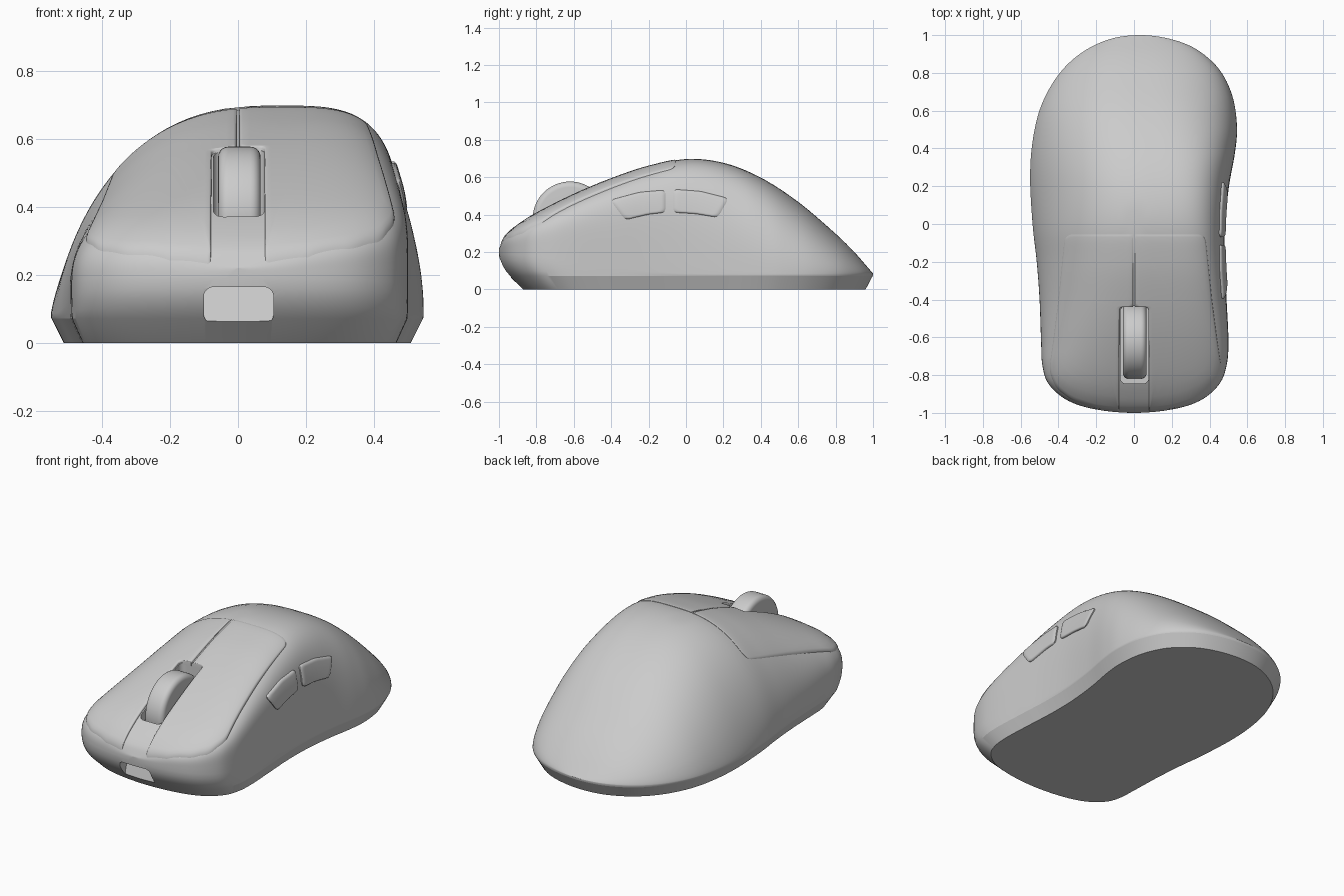
import bpy, bmesh, math
from mathutils import Vector, Matrix

if "Cube" in bpy.data.objects:
    bpy.data.objects.remove(bpy.data.objects["Cube"])

GREY = (0.6, 0.6, 0.6, 1)
mat = bpy.data.materials.new("matte_grey")
mat.use_nodes = True
mat.diffuse_color = GREY
mat.node_tree.nodes["Principled BSDF"].inputs["Base Color"].default_value = GREY


# ---------- helpers ----------
def finish(name, bm, angle=35):
    bmesh.ops.recalc_face_normals(bm, faces=bm.faces)
    me = bpy.data.meshes.new(name)
    bm.to_mesh(me)
    bm.free()
    ob = bpy.data.objects.new(name, me)
    bpy.context.collection.objects.link(ob)
    me.materials.append(mat)
    smooth(ob, angle)
    return ob


def smooth(ob, angle=35):
    bpy.ops.object.select_all(action='DESELECT')
    ob.select_set(True)
    bpy.context.view_layer.objects.active = ob
    bpy.ops.object.shade_smooth_by_angle(angle=math.radians(angle))


def loft(name, rings, cap_first, angle=35):
    bm = bmesh.new()
    loops = [[bm.verts.new(p) for p in ring] for ring in rings]
    n = len(rings[0])
    for a, b in zip(loops, loops[1:]):
        for i in range(n):
            j = (i + 1) % n
            bm.faces.new((a[i], a[j], b[j], b[i]))
    bm.faces.new(loops[-1])
    if cap_first:
        bm.faces.new(loops[0][::-1])
    return finish(name, bm, angle)


def curve(pts, x):
    """Smooth curve through (x, value) points."""
    x = min(max(x, pts[0][0]), pts[-1][0])
    i = 0
    while i < len(pts) - 2 and x > pts[i + 1][0]:
        i += 1

    def slope(k):
        a, b = pts[max(k - 1, 0)], pts[min(k + 1, len(pts) - 1)]
        return (b[1] - a[1]) / (b[0] - a[0])
    (x0, v0), (x1, v1) = pts[i], pts[i + 1]
    h = x1 - x0
    t = (x - x0) / h
    return (v0 * (2*t**3 - 3*t*t + 1) + v1 * (3*t*t - 2*t**3)
            + h * slope(i) * (t**3 - 2*t*t + t) + h * slope(i + 1) * (t**3 - t*t))


# ---------- plan outline ----------
RIGHT = [(0, -1), (.2, -.982), (.35, -.935), (.45, -.85), (.49, -.75), (.5, -.62),
         (.49, -.4), (.48, -.2), (.482, 0), (.503, .2), (.535, .38), (.545, .52),
         (.52, .68), (.45, .82), (.33, .925), (.19, .98)]
LEFT = [(.03, 1), (-.13, .978), (-.28, .905), (-.4, .79), (-.49, .63), (-.535, .45),
        (-.55, .25), (-.537, 0), (-.515, -.2), (-.5, -.4), (-.492, -.62),
        (-.485, -.75), (-.45, -.85), (-.35, -.935), (-.2, -.982)]
STEP = 6
ctrl = [Vector(p) for p in RIGHT + LEFT]
outline = []
for i in range(len(ctrl)):
    a, b, c, d = (ctrl[(i + k) % len(ctrl)] for k in (-1, 0, 1, 2))
    for s in range(STEP):
        t = s / STEP
        outline.append(.5 * (2*b + (c - a)*t + (2*a - 5*b + 4*c - d)*t*t
                             + (3*b - a - 3*c + d)*t**3))
split = len(RIGHT) * STEP
right_side = outline[:split + 1]
left_side = [outline[0]] + outline[split:][::-1]


def side_at(chain, y):
    for p, q in zip(chain, chain[1:]):
        if p.y <= y <= q.y and q.y > p.y:
            return p.x + (q.x - p.x) * (y - p.y) / (q.y - p.y)
    return chain[0].x if y < 0 else chain[-1].x


# ---------- top surface ----------
TOP = [(-1, .22), (-.97, .275), (-.9, .335), (-.8, .398), (-.6, .498), (-.4, .583), (-.2, .654),
       (0, .697), (.2, .677), (.4, .598), (.6, .468), (.8, .298), (.9, .2), (1, .085)]
RIM = [(-1, .19), (-.8, .175), (-.4, .12), (0, .085), (1, .085)]
SKEW = [(-1, 0), (-.7, .15), (-.2, .27), (.2, .25), (.7, .06), (1, 0)]
POWER_R = [(-1, 3.6), (.1, 3.6), (.8, 2.4), (1, 2.2)]
ROUND_R = [(-1, .18), (-.5, .17), (-.1, .21), (.3, .36), (.6, .5), (1, .58)]
POWER_L = 2.6
ROUND_L = [(-1, .3), (-.7, .38), (-.1, .6), (.25, .76), (1, .74)]


def section(y):
    lo, hi = side_at(left_side, y), side_at(right_side, y)
    ridge = (lo + hi) / 2 + curve(SKEW, y) * (hi - lo) / 2
    return lo, hi, ridge, curve(RIM, y), curve(TOP, y)


def height(x, y):
    lo, hi, ridge, rim, top = section(y)
    if x > ridge:
        u, p, e = (x - ridge) / max(hi - ridge, 1e-6), curve(POWER_R, y), curve(ROUND_R, y)
    else:
        u, p, e = (ridge - x) / max(ridge - lo, 1e-6), POWER_L, curve(ROUND_L, y)
    return rim + (top - rim) * (1 - min(u, 1) ** p) ** e


def wall(y, z):
    """x of the left-hand wall at a given y and z."""
    lo, hi, ridge, rim, top = section(y)
    f = min(max((z - rim) / (top - rim), 0), 1)
    u = (1 - f ** (1 / curve(ROUND_R, y))) ** (1 / curve(POWER_R, y))
    return ridge + u * (hi - ridge)


# ---------- shell ----------
def lower(p, sx, front, back, z):
    return Vector((p.x * sx, p.y * (front if p.y < 0 else back), z))


SILL = .072
base = [lower(p, .93, .87, .96, 0) for p in outline]
chamfer = [lower(p, .996, .945, .998, SILL) for p in outline]
rim = [Vector((p.x, p.y, curve(RIM, p.y))) for p in outline]
rings = [base, chamfer]
for t in (.25, .5, .75):
    bulge = 1 - (1 - t) ** 2
    rings.append([Vector((*a.lerp(b, bulge).xy, a.lerp(b, t).z)) for a, b in zip(chamfer, rim)])
rings.append(rim)
N = 40
for k in range(N - 1, 0, -1):
    r = 1 - (1 - k / N) ** 3
    rings.append([Vector((p.x * r, p.y * r, height(p.x * r, p.y * r))) for p in outline])
shell = loft("shell", rings, True)


def cut(target, size, matrix, axis, radius):
    """Subtract a block with rounded edges along one axis."""
    bm = bmesh.new()
    bmesh.ops.create_cube(bm, size=1, matrix=Matrix.Diagonal((*size, 1)))
    along = [e for e in bm.edges
             if abs((e.verts[0].co - e.verts[1].co).normalized()[axis]) > .9]
    bmesh.ops.bevel(bm, geom=along, offset=radius, segments=5, profile=.5, affect='EDGES')
    bm.transform(matrix)
    cutter = finish("cutter", bm)
    cutter.hide_render = True
    mod = target.modifiers.new("cut", 'BOOLEAN')
    mod.operation, mod.solver, mod.object = 'DIFFERENCE', 'EXACT', cutter
    bpy.context.view_layer.objects.active = target
    bpy.ops.object.modifier_apply(modifier=mod.name)
    bpy.data.objects.remove(cutter)


# wheel slot and the front port with its sloping floor
cut(shell, (.15, .41, .6), Matrix.Translation((.003, -.64, .64)), 2, .03)
slope_back = Matrix(((1, 0, 0, 0), (0, 1, .28, 0), (0, 0, 1, 0), (0, 0, 0, 1)))
cut(shell, (.205, .2, .108), Matrix.Translation((.002, -1.022, .111)) @ slope_back, 1, .028)

# crisp line above the bottom chamfer
for e in shell.data.edges:
    ends = [shell.data.vertices[i].co for i in e.vertices]
    if all(abs(p.z - SILL) < .001 and p.y > -.75 for p in ends):
        e.use_edge_sharp = True
smooth(shell)


# ---------- raised pads that follow the shell ----------
def rounded(pts, radii):
    out = []
    for i, p in enumerate(pts):
        a, c, p = Vector(pts[i - 1]), Vector(pts[(i + 1) % len(pts)]), Vector(p)
        r = radii[i]
        if not r:
            out.append(p)
            continue
        s, e = p + (a - p).normalized() * r, p + (c - p).normalized() * r
        for k in range(6):
            t = k / 5
            out.append(s * (1 - t)**2 + p * 2*t*(1 - t) + e * t*t)
    dense = []
    for a, b in zip(out, out[1:] + out[:1]):
        n = max(1, round((b - a).length / .02))
        dense += [a.lerp(b, k / n) for k in range(n)]
    return dense


def pad(name, loop, centre, lift, surface, edge):
    c = Vector(centre)
    levels = [(1, -lift), (1, lift * .5), (1 - edge * .4, lift * .87), (1 - edge, lift)]
    levels += [((1 - edge) * (1 - k / 10), lift) for k in range(1, 10)] + [(.02, lift)]
    return loft(name, [[surface(c + (p - c) * s, h) for p in loop] for s, h in levels], False, 50)


LIFT = [(-1, 1), (-.45, 1), (-.05, .35)]


def on_top(p, h):
    return (p.x, p.y, height(p.x, p.y) + h * curve(LIFT, p.y))


def on_wall(p, h):
    return (wall(p.x, p.y) + h, p.x, p.y)


# main buttons, mirrored
BUTTON = [(.005, -.055), (.005, -.44), (.077, -.44), (.08, -.992), (.2, -.976), (.33, -.933),
          (.41, -.872), (.45, -.78), (.425, -.6), (.4, -.4), (.38, -.2), (.365, -.055)]
BUTTON_R = [0, 0, .02, .01, 0, .03, .03, .04, 0, 0, 0, .045]
for name, side, widen in (("right_button", -1, 1), ("left_button", 1, 1.03)):
    pts = [(side * x * (widen if x > .1 else 1), y) for x, y in BUTTON]
    pad(name, rounded(pts, BUTTON_R), (side * .22, -.41), .013, on_top, .04)

# thumb buttons in (y, z)
THUMB = {"front_thumb_button": [(-.405, .478), (-.25, .52), (-.11, .532), (-.11, .412),
                                (-.2, .402), (-.325, .372)],
         "rear_thumb_button": [(-.068, .536), (.08, .525), (.228, .487), (.17, .385),
                               (.05, .405), (-.068, .412)]}
for name, pts in THUMB.items():
    mid = sum((Vector(p) for p in pts), Vector((0, 0))) / len(pts)
    pad(name, rounded(pts, [.025] * 6), mid, .013, on_wall, .16)

# ---------- scroll wheel ----------
bm = bmesh.new()
bmesh.ops.create_cone(bm, cap_ends=True, segments=64, radius1=.2, radius2=.2, depth=.125)
rims = [e for e in bm.edges if abs(e.verts[0].co.z - e.verts[1].co.z) < .01]
bmesh.ops.bevel(bm, geom=rims, offset=.03, segments=5, profile=.5, affect='EDGES')
bm.transform(Matrix.Translation((.004, -.62, .377)) @ Matrix.Rotation(math.pi / 2, 4, 'Y'))
finish("scroll_wheel", bm)
